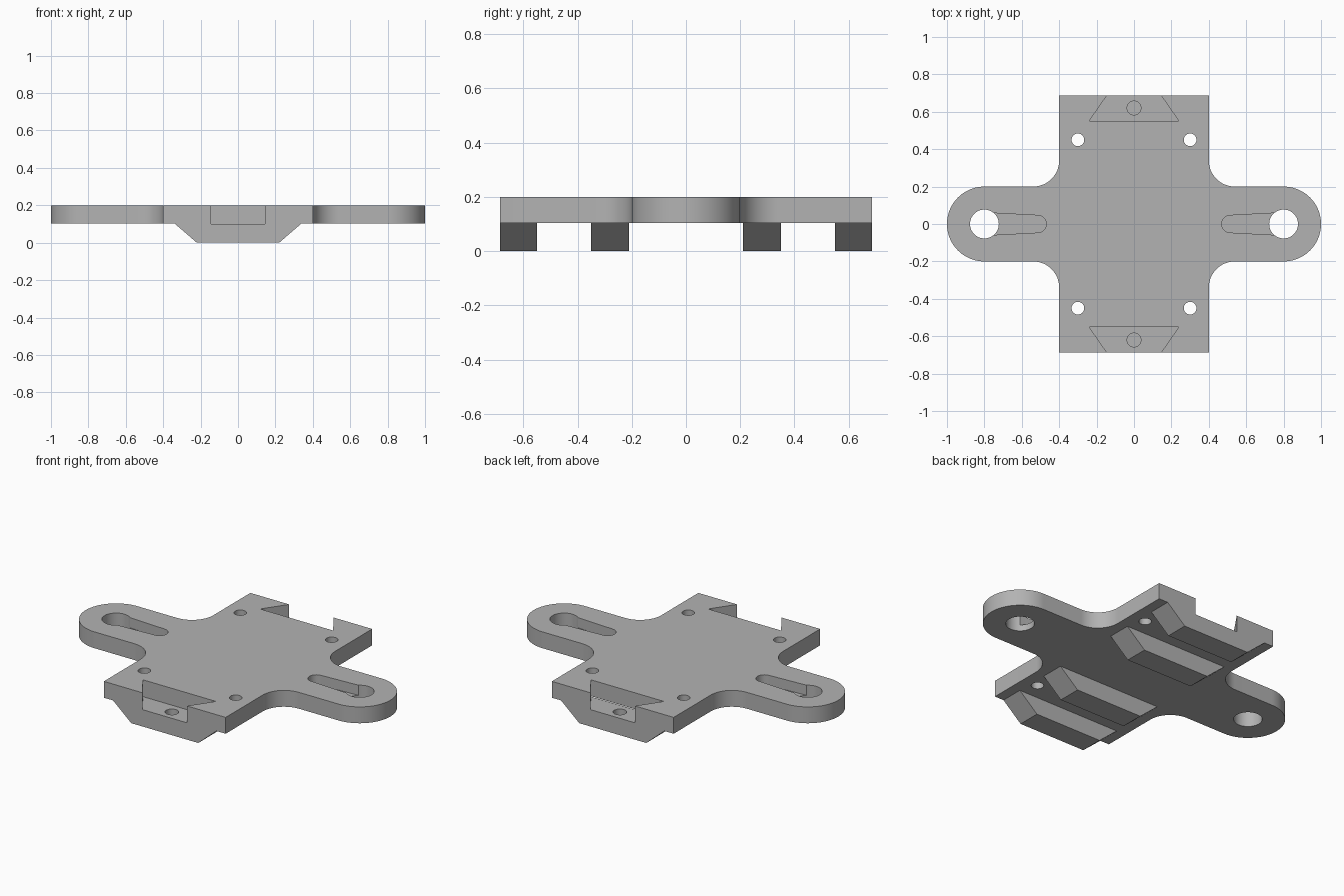
import bpy
import bmesh
from math import cos, sin, pi

cube = bpy.data.objects.get("Cube")
if cube:
    bpy.data.objects.remove(cube, do_unlink=True)

TOP, BASE = 0.2, 0.103      # plate surfaces
HALF_X, HALF_Y = 0.4, 0.687  # body
ARM, FILLET, BOSS_X = 0.2, 0.14, 0.8

grey = bpy.data.materials.new("plain grey")
grey.use_nodes = True
colour = (0.45, 0.45, 0.45, 1)
grey.diffuse_color = colour
grey.node_tree.nodes["Principled BSDF"].inputs["Base Color"].default_value = colour


def arc(cx, cy, r, start, end, n):
    angles = [start + (end - start) * i / n for i in range(n + 1)]
    return [(cx + r * cos(a), cy + r * sin(a)) for a in angles]


def circle(cx, cy, r, n=48):
    return arc(cx, cy, r, 0, 2 * pi, n)[:-1]


def prism(name, points, direction):
    """Extrude a closed 3D profile into a solid object."""
    bm = bmesh.new()
    face = bm.faces.new([bm.verts.new(p) for p in points])
    ext = bmesh.ops.extrude_face_region(bm, geom=[face])
    moved = [v for v in ext["geom"] if isinstance(v, bmesh.types.BMVert)]
    bmesh.ops.translate(bm, verts=moved, vec=direction)
    bmesh.ops.recalc_face_normals(bm, faces=bm.faces[:])
    mesh = bpy.data.meshes.new(name)
    bm.to_mesh(mesh)
    bm.free()
    mesh.materials.append(grey)
    obj = bpy.data.objects.new(name, mesh)
    bpy.context.collection.objects.link(obj)
    return obj


def upright(name, outline, z0, z1):
    return prism(name, [(x, y, z0) for x, y in outline], (0, 0, z1 - z0))


# Cross-shaped plate: one quarter outline, mirrored into the rest
quarter = (arc(BOSS_X, 0, ARM, 0, pi / 2, 24)
           + arc(HALF_X + FILLET, ARM + FILLET, FILLET, 1.5 * pi, pi, 16)
           + [(HALF_X, HALF_Y)])
half = quarter + [(-x, y) for x, y in reversed(quarter)]
outline = half + [(x, -y) for x, y in reversed(half[1:-1])]
plate = upright("mounting_plate", outline, BASE, TOP)

# Each operation joins or cuts one solid
steps = []


def combine(obj, operation):
    mod = plate.modifiers.new(obj.name, "BOOLEAN")
    mod.operation, mod.object, mod.solver = operation, obj, "EXACT"
    obj.hide_render = True
    steps.append(obj)


# Four tapered ribs below the plate
rib = [(-0.22, 0), (0.22, 0), (0.34, BASE), (0.34, 0.15), (-0.34, 0.15), (-0.34, BASE)]
for y0, y1 in ((-HALF_Y, -0.55), (-0.35, -0.21), (0.21, 0.35), (0.55, HALF_Y)):
    combine(prism("rib", [(x, y0, z) for x, z in rib], (0, y1 - y0, 0)), "UNION")

# Dovetail pockets with a blind hole in each floor
for s in (-1, 1):
    tail = [(-0.24, 0.55), (0.24, 0.55), (0.145, HALF_Y), (0.145, 0.75),
            (-0.145, 0.75), (-0.145, HALF_Y)]
    combine(upright("dovetail_cutter", [(x, s * y) for x, y in tail], 0.1, 0.3), "DIFFERENCE")
    combine(upright("blind_hole_cutter", circle(0, s * 0.62, 0.037), 0.04, 0.15), "DIFFERENCE")

# Keyhole openings in the arms: through hole plus a shallow tapered slot
for s in (-1, 1):
    combine(upright("arm_hole_cutter", circle(s * BOSS_X, 0, 0.077), -0.1, 0.3), "DIFFERENCE")
    slot = arc(0.515, 0, 0.046, pi / 2, 1.5 * pi, 20) + [(0.78, -0.06), (0.78, 0.06)]
    combine(upright("slot_cutter", [(s * x, y) for x, y in slot], 0.14, 0.3), "DIFFERENCE")

# Four screw holes
for x in (-0.3, 0.3):
    for y in (-0.45, 0.45):
        combine(upright("screw_hole_cutter", circle(x, y, 0.034, 32), -0.1, 0.3), "DIFFERENCE")

# Bake the result and drop the helpers
graph = bpy.context.evaluated_depsgraph_get()
result = bpy.data.meshes.new_from_object(plate.evaluated_get(graph))
plate.modifiers.clear()
plate.data = result
result.materials.clear()
result.materials.append(grey)
for poly in result.polygons:
    poly.material_index = 0
for obj in steps:
    bpy.data.objects.remove(obj, do_unlink=True)

# Smooth curved walls, sharp edges elsewhere
bpy.ops.object.select_all(action="DESELECT")
plate.select_set(True)
bpy.context.view_layer.objects.active = plate
bpy.ops.object.shade_smooth_by_angle(angle=pi / 6)
